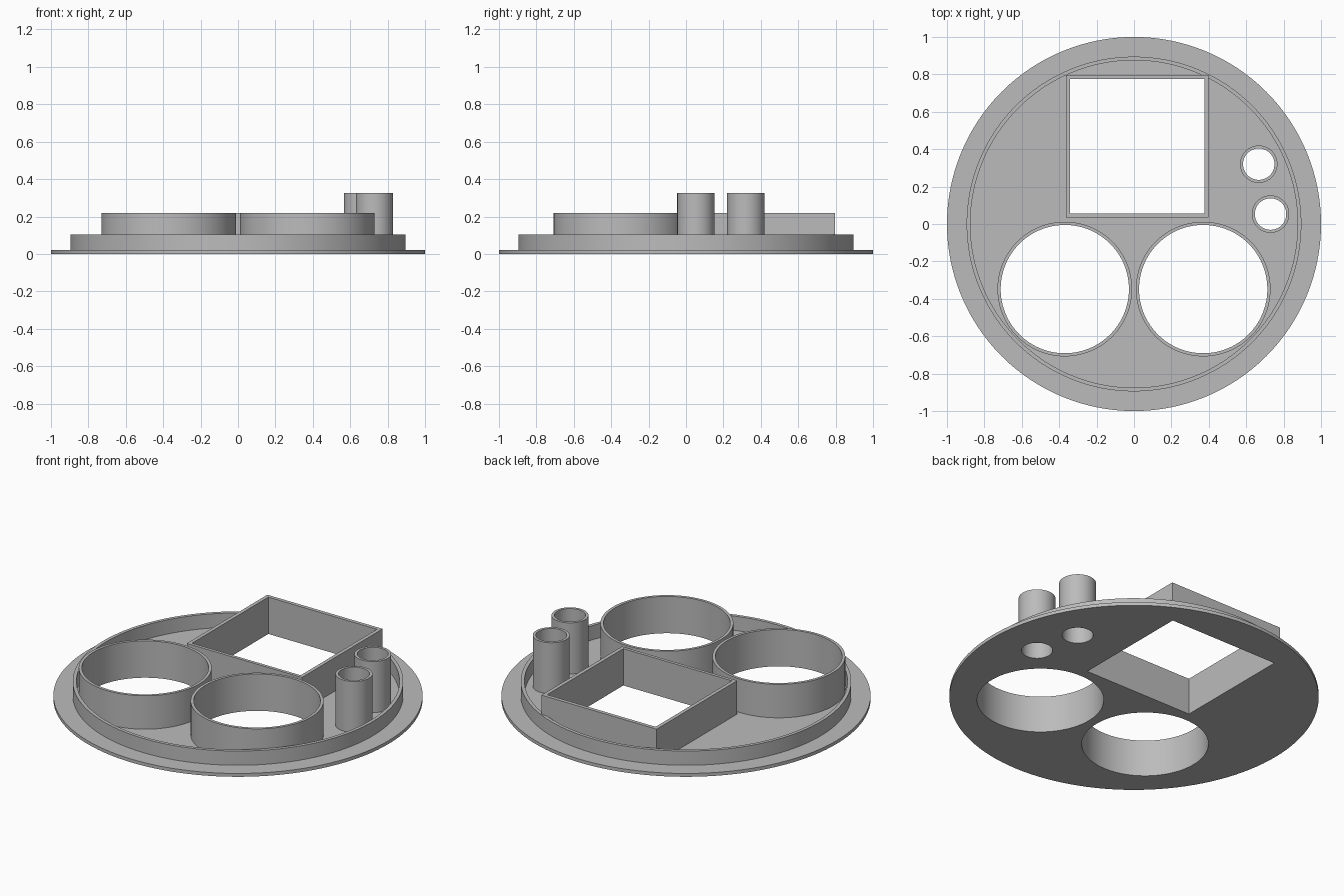
import bpy, bmesh, math

if "Cube" in bpy.data.objects:
    bpy.data.objects.remove(bpy.data.objects["Cube"])

grey = bpy.data.materials.new("light grey plastic")
grey.diffuse_color = (0.50, 0.50, 0.50, 1)
grey.use_nodes = True
grey.node_tree.nodes["Principled BSDF"].inputs["Base Color"].default_value = grey.diffuse_color


def circle(cx, cy, r, n=96):
    return [(cx + r * math.cos(2 * math.pi * i / n),
             cy + r * math.sin(2 * math.pi * i / n)) for i in range(n)]


def square(x0, x1, y0, y1):
    return [(x0, y0), (x1, y0), (x1, y1), (x0, y1)]


def extrude_outline(name, loops, z0, z1):
    """Extrude a flat outline (first loop outer, the rest holes) from z0 to z1."""
    cu = bpy.data.curves.new(name + "_outline", 'CURVE')
    cu.dimensions = '2D'
    cu.fill_mode = 'BOTH'
    cu.extrude = (z1 - z0) / 2
    for pts in loops:
        sp = cu.splines.new('POLY')
        sp.points.add(len(pts) - 1)
        for p, (x, y) in zip(sp.points, pts):
            p.co = (x, y, 0, 1)
        sp.use_cyclic_u = True
    tmp = bpy.data.objects.new(name + "_outline", cu)
    bpy.context.collection.objects.link(tmp)
    bpy.context.view_layer.update()
    me = bpy.data.meshes.new_from_object(
        tmp.evaluated_get(bpy.context.evaluated_depsgraph_get()))
    bpy.data.objects.remove(tmp)

    # weld the caps to the walls
    bm = bmesh.new()
    bm.from_mesh(me)
    bmesh.ops.remove_doubles(bm, verts=bm.verts, dist=1e-4)
    bmesh.ops.translate(bm, verts=bm.verts, vec=(0, 0, (z0 + z1) / 2))
    bmesh.ops.recalc_face_normals(bm, faces=bm.faces)
    bm.to_mesh(me)
    bm.free()
    me.materials.clear()
    me.materials.append(grey)
    ob = bpy.data.objects.new(name, me)
    bpy.context.collection.objects.link(ob)
    bpy.ops.object.select_all(action='DESELECT')
    ob.select_set(True)
    bpy.context.view_layer.objects.active = ob
    bpy.ops.object.shade_smooth_by_angle(angle=math.radians(30))
    return ob


PLATE = 0.02
# collars around the openings: name, outer loop, inner loop, top height
collars = [
    ("left_round_collar", circle(-0.37, -0.348, 0.36), circle(-0.37, -0.348, 0.343), 0.22),
    ("right_round_collar", circle(0.37, -0.348, 0.36), circle(0.37, -0.348, 0.343), 0.22),
    ("square_collar", square(-0.364, 0.398, 0.036, 0.797),
     square(-0.342, 0.376, 0.055, 0.775), 0.22),
    ("back_tube", circle(0.667, 0.32, 0.10, 64), circle(0.667, 0.32, 0.084, 64), 0.325),
    ("front_tube", circle(0.73, 0.053, 0.10, 64), circle(0.73, 0.053, 0.084, 64), 0.325),
]

# base disc with all openings, and the raised rim
extrude_outline("base_plate", [circle(0, 0, 1, 128)] + [c[2] for c in collars], 0, PLATE)
extrude_outline("raised_rim", [circle(0, 0, 0.895, 128), circle(0, 0, 0.875, 128)], PLATE, 0.105)
for name, outer, inner, top in collars:
    extrude_outline(name, [outer, inner], PLATE, top)
